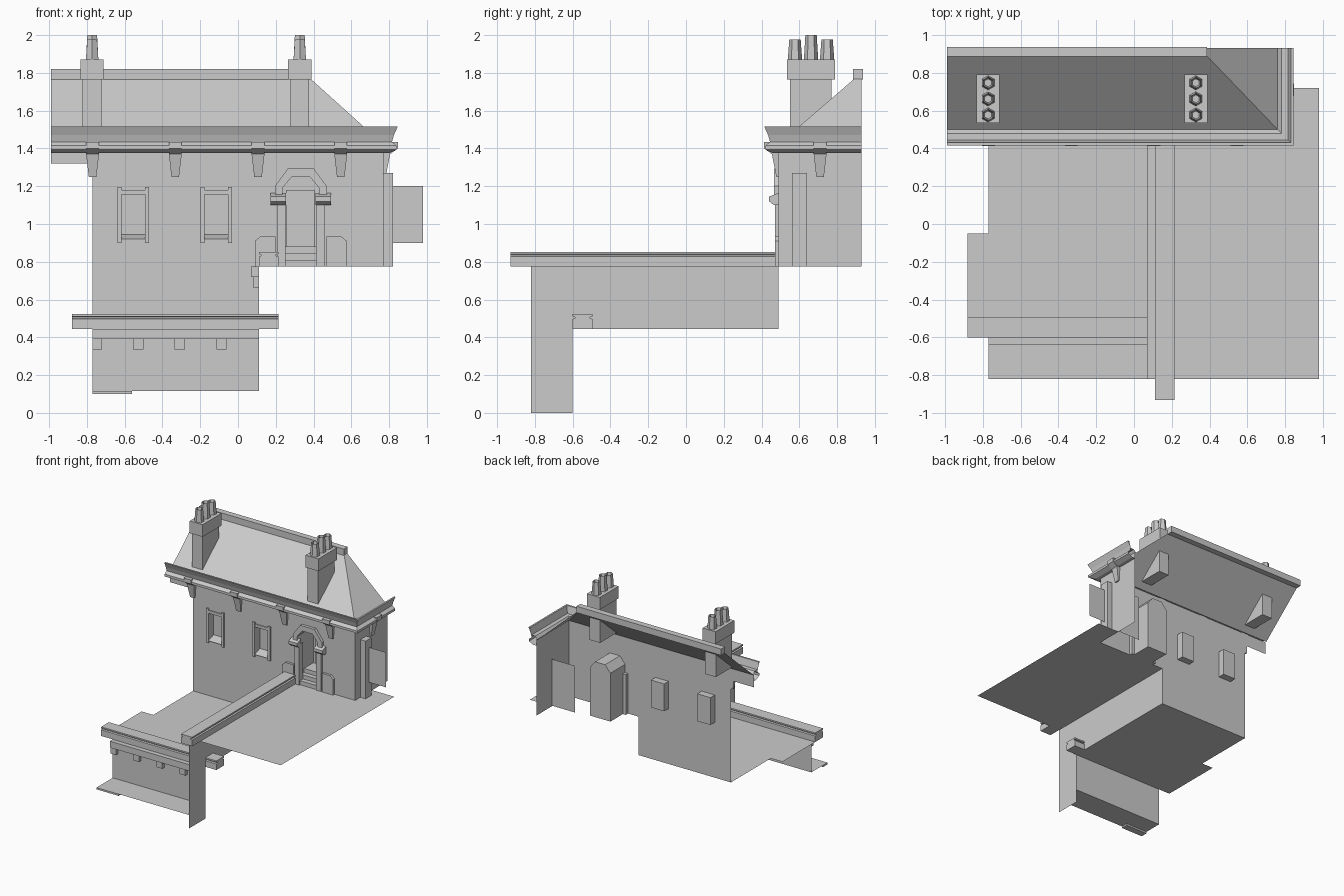
import bpy, bmesh
from mathutils import Vector

cube = bpy.data.objects.get("Cube")
if cube:
    bpy.data.objects.remove(cube, do_unlink=True)

stone = bpy.data.materials.new("plain_grey")
stone.use_nodes = True
GREY = (0.6, 0.6, 0.6, 1)
stone.diffuse_color = GREY
stone.node_tree.nodes["Principled BSDF"].inputs["Base Color"].default_value = GREY


def finish(name, bm, fix=False):
    if fix:
        bmesh.ops.recalc_face_normals(bm, faces=bm.faces)
    mesh = bpy.data.meshes.new(name)
    bm.to_mesh(mesh)
    bm.free()
    mesh.materials.append(stone)
    ob = bpy.data.objects.new(name, mesh)
    bpy.context.collection.objects.link(ob)
    return ob


def sheet(name, *pts):
    bm = bmesh.new()
    bm.faces.new([bm.verts.new(p) for p in pts])
    return finish(name, bm)


def prism(name, pts, move):
    """Closed solid: a polygon pushed along a vector."""
    bm = bmesh.new()
    a = [bm.verts.new(p) for p in pts]
    b = [bm.verts.new(Vector(p) + Vector(move)) for p in pts]
    bm.faces.new(a)
    bm.faces.new(b[::-1])
    for i in range(len(a)):
        j = (i + 1) % len(a)
        bm.faces.new((a[i], a[j], b[j], b[i]))
    return finish(name, bm, True)


def box(name, x0, x1, y0, y1, z0, z1):
    return prism(name, [(x0, y0, z0), (x1, y0, z0), (x1, y1, z0), (x0, y1, z0)],
                 (0, 0, z1 - z0))


def recess(name, outline, depth):
    """Reveal and back panel behind an opening in the front wall."""
    bm = bmesh.new()
    a = [bm.verts.new((x, WALL, z)) for x, z in outline]
    b = [bm.verts.new((x, WALL + depth, z)) for x, z in outline]
    bm.faces.new(b)
    for i in range(len(a)):
        j = (i + 1) % len(a)
        bm.faces.new((a[i], a[j], b[j], b[i]))
    return finish(name, bm)


WALL, SIDE, BACK = 0.49, 0.77, 0.93   # front wall y, side wall x, rear y
LOW, HIGH, EAVE = 0.445, 0.775, 1.43  # floor levels and eaves
EDGE, DROP = 0.11, -0.6               # retaining wall x, lower wall y
LEFT = -0.99
windows = (-0.555, -0.115)

# Front wall with door notch and window openings
door = [(0.235, HIGH), (0.235, 1.19), (0.285, 1.25), (0.38, 1.25), (0.43, 1.19), (0.43, HIGH)]
outer = [(-SIDE, LOW), (EDGE, LOW), (EDGE, HIGH)] + door + [
    (SIDE, HIGH), (SIDE, EAVE), (LEFT, EAVE), (LEFT, 1.32), (-SIDE, 1.32)]
holes = [[(c - 0.062, 0.92), (c + 0.062, 0.92), (c + 0.062, 1.155), (c - 0.062, 1.155)]
         for c in windows]
bm = bmesh.new()
edges = []
for loop in [outer] + holes:
    vs = [bm.verts.new((x, WALL, z)) for x, z in loop]
    edges += [bm.edges.new((vs[i - 1], vs[i])) for i in range(len(vs))]
bmesh.ops.triangle_fill(bm, edges=edges, use_beauty=True, normal=(0, -1, 0))
bmesh.ops.dissolve_limit(bm, angle_limit=0.01, verts=bm.verts, edges=bm.edges)
finish("front_wall", bm)
sheet("side_wall", (SIDE, WALL, HIGH), (SIDE, BACK, HIGH), (SIDE, BACK, EAVE), (SIDE, WALL, EAVE))

# Windows: recess, jambs, head and sloping sill
for c, hole in zip(windows, holes):
    recess("window_recess", hole, 0.06)
    for s in (-1, 1):
        x = c + s * 0.073
        box("window_jamb", x - 0.011, x + 0.011, WALL - 0.012, WALL, 0.9, 1.195)
    box("window_head", c - 0.062, c + 0.062, WALL - 0.008, WALL, 1.155, 1.18)
    prism("window_sill", [(c - 0.062, WALL - 0.012, 0.92), (c - 0.062, WALL + 0.06, 0.92),
                          (c - 0.062, WALL + 0.06, 0.945)], (0.124, 0, 0))

# Doorway: recess, door, arch, jambs, imposts, plinths and steps
recess("door_recess", door, 0.2)
box("door", 0.255, 0.405, WALL + 0.19, WALL + 0.2, 0.85, 1.18)
arch = [(0.195, 1.13), (0.195, 1.2), (0.265, 1.295), (0.4, 1.295), (0.47, 1.2), (0.47, 1.13),
        (0.43, 1.13), (0.43, 1.19), (0.38, 1.25), (0.285, 1.25), (0.235, 1.19), (0.235, 1.13)]
prism("door_arch", [(x, WALL, z) for x, z in arch], (0, -0.025, 0))
MID = 0.3325
for s in (-1, 1):
    a, b = sorted((MID + s * 0.08, MID + s * 0.125))
    box("door_jamb", a, b, WALL - 0.02, WALL + 0.03, HIGH, 1.12)
    a, b = sorted((MID + s * 0.078, MID + s * 0.16))
    prism("impost", [(a, WALL, 1.1), (a, 0.465, 1.1), (a, 0.44, 1.12), (a, 0.44, 1.145),
                     (a, WALL, 1.165)], (b - a, 0, 0))
    near, far = MID + s * 0.135, MID + s * 0.243
    prism("step_plinth", [(near, WALL, HIGH), (far, WALL, HIGH), (far, WALL, 0.91),
                          (far - s * 0.03, WALL, 0.935), (near, WALL, 0.935)], (0, -0.02, 0))
for i in range(3):
    z = HIGH + i * 0.035
    box("door_step", 0.235, 0.43, WALL - 0.01 + i * 0.04, WALL + 0.2, z, z + 0.035)

# Eaves cornice and gutter, mitred round the corner
profile = [(0, 1.375), (0.03, 1.375), (0.07, 1.395), (0.07, 1.415), (0.045, 1.435),
           (0.055, 1.47), (0.075, 1.515), (0.06, 1.515), (0.045, 1.455), (0.01, 1.455),
           (-0.01, EAVE)]
bm = bmesh.new()
rows = [[bm.verts.new(p) for p in ((LEFT, WALL - d, z), (SIDE + d, WALL - d, z),
                                   (SIDE + d, BACK, z))] for d, z in profile]
for lo, hi in zip(rows, rows[1:]):
    for k in (0, 1):
        bm.faces.new((lo[k], lo[k + 1], hi[k + 1], hi[k]))
finish("eaves_gutter", bm)

# Tapered brackets under the eaves
bracket = [(0, 1.25), (0.012, 1.25), (0.035, 1.37), (0.077, 1.4), (0.077, 1.435), (0, 1.435)]


def add_bracket(place):
    bm = bmesh.new()
    sides = []
    for s in (-1, 1):
        sides.append([bm.verts.new(place(s * (0.02 if z < 1.3 else 0.034), d, z))
                      for d, z in bracket])
        bm.faces.new(sides[-1])
    for i in range(len(bracket)):
        a, b = sides
        bm.faces.new((a[i - 1], a[i], b[i], b[i - 1]))
    finish("eaves_bracket", bm, True)


for i in range(4):
    add_bracket(lambda w, d, z: (-0.77 + i * 0.438 + w, WALL - d, z))
add_bracket(lambda w, d, z: (SIDE + d, 0.71 + w, z))

# Hipped roof and ridge
TOP, RX, RY = 1.768, 0.385, 0.89
ex, ey = SIDE - 0.01, WALL + 0.01
sheet("front_roof", (LEFT, ey, EAVE), (ex, ey, EAVE), (RX, RY, TOP), (LEFT, RY, TOP))
sheet("hip_roof", (ex, ey, EAVE), (ex, BACK, EAVE), (RX, BACK, TOP), (RX, RY, TOP))
box("roof_ridge", LEFT, RX, 0.885, 0.937, TOP - 0.003, 1.82)

# Chimneys with hexagonal pots
for cx in (-0.772, 0.327):
    box("chimney_stack", cx - 0.05, cx + 0.05, 0.55, 0.77, 1.47, 1.77)
    box("chimney_cap", cx - 0.061, cx + 0.061, 0.535, 0.79, 1.765, 1.87)
    for k, height in enumerate((0.108, 0.13, 0.108)):
        bm = bmesh.new()
        bmesh.ops.create_cone(bm, cap_ends=True, segments=6, radius1=0.038, radius2=0.03,
                              depth=height)
        top = [f for f in bm.faces if f.normal.z > 0.9]
        bmesh.ops.inset_region(bm, faces=top, thickness=0.009)
        bmesh.ops.translate(bm, verts=list({v for f in top for v in f.verts}), vec=(0, 0, -0.05))
        pot = finish("chimney_pot", bm)
        pot.location = (cx, 0.577 + k * 0.085, 1.87 + height / 2)

# Side pilaster and panels
box("side_pilaster", SIDE, 0.82, 0.56, 0.64, HIGH, 1.27)
sheet("side_panel", (0.8, 0.605, 0.9), (0.98, 0.605, 0.9), (0.98, 0.605, 1.2), (0.8, 0.605, 1.2))
sheet("inner_panel", (0.55, 0.72, 0.78), (SIDE, 0.72, 0.78), (SIDE, 0.72, 1.18), (0.55, 0.72, 1.18))

# Floors at three levels
FRONT = -0.82
sheet("upper_floor", (EDGE, FRONT, HIGH), (0.98, FRONT, HIGH), (0.98, 0.72, HIGH),
      (SIDE, 0.72, HIGH), (SIDE, WALL, HIGH), (EDGE, WALL, HIGH))
sheet("sunken_floor", (-0.88, DROP, LOW), (EDGE, DROP, LOW), (EDGE, WALL, LOW),
      (-SIDE, WALL, LOW), (-SIDE, -0.05, LOW), (-0.88, -0.05, LOW))
sheet("bottom_floor", (-SIDE, FRONT, 0.115), (EDGE, FRONT, 0.115), (EDGE, DROP, 0.115),
      (-SIDE, DROP, 0.115))
box("bottom_floor_edge", -SIDE, -0.56, FRONT, FRONT + 0.06, 0.1, 0.115)

# Retaining walls
sheet("retaining_wall", (EDGE, WALL, HIGH), (EDGE, WALL, LOW), (EDGE, DROP, LOW),
      (EDGE, DROP, 0), (EDGE, FRONT, 0), (EDGE, FRONT, HIGH))
sheet("lower_wall", (-SIDE, DROP, 0.115), (EDGE, DROP, 0.115), (EDGE, DROP, LOW), (-SIDE, DROP, LOW))

# Band courses and corbels
box("upper_band", 0.07, EDGE, FRONT, WALL, 0.72, HIGH)
box("lower_band", -SIDE, EDGE, DROP - 0.04, DROP, 0.39, LOW)
for i in range(6):
    y = -0.663 + i * 0.2195
    box("upper_corbel", 0.08, EDGE, y, min(y + 0.058, WALL), 0.665, 0.72)
for i in range(4):
    x = -0.775 + i * 0.22
    box("lower_corbel", max(x, -SIDE), x + 0.055, DROP - 0.03, DROP, 0.335, 0.39)

# Grooved copings on the retaining walls
coping = [(0, 0), (0.105, 0), (0.105, 0.052), (0.092, 0.056), (0.092, 0.063), (0.105, 0.066),
          (0.105, 0.078), (0, 0.078), (0, 0.066), (0.013, 0.063), (0.013, 0.056), (0, 0.052)]
prism("upper_coping", [(EDGE + u, -0.93, HIGH + z) for u, z in coping], (0, 1.4, 0))
prism("lower_coping", [(-0.88, DROP + u, LOW + z) for u, z in coping], (1.095, 0, 0))
